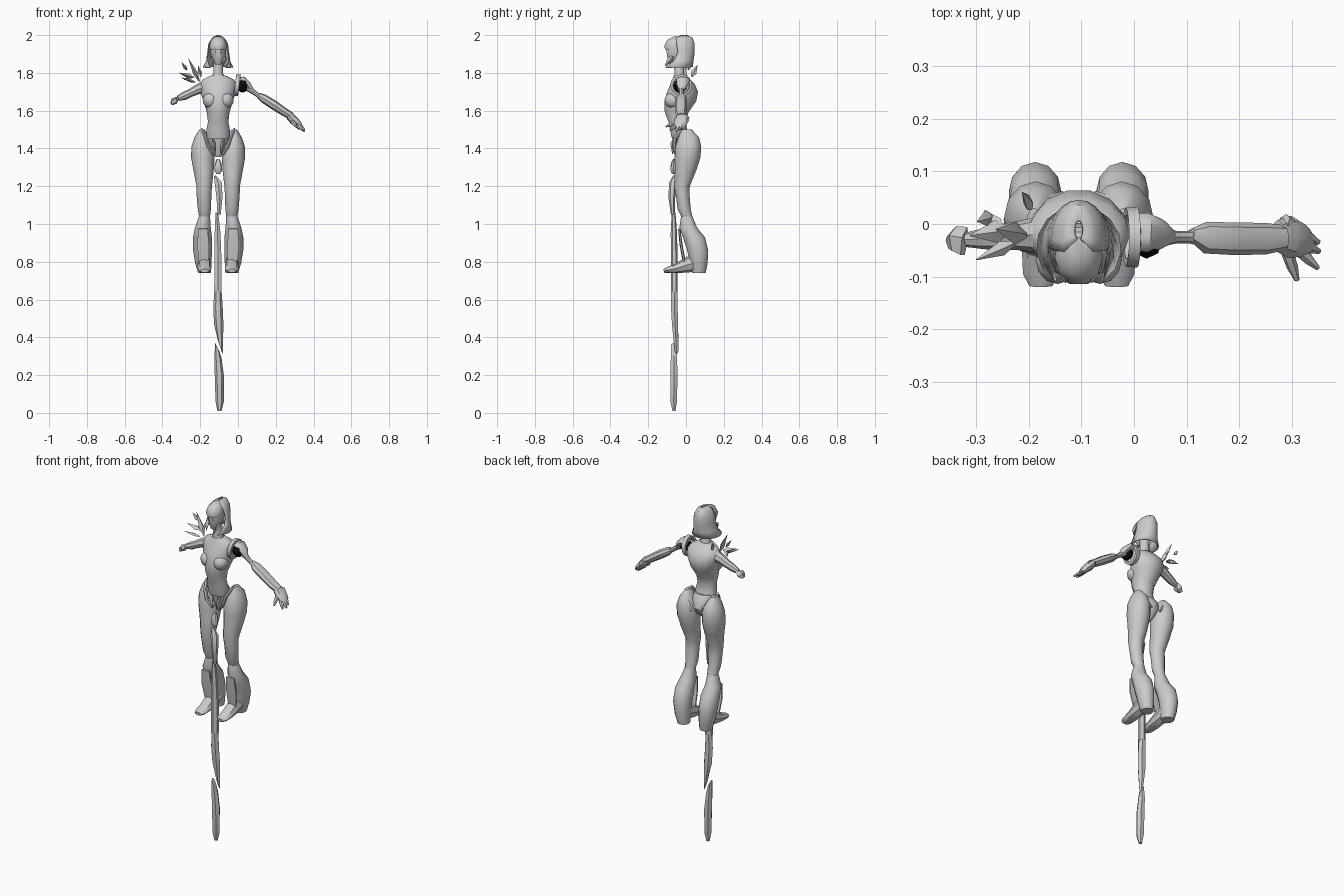
import bpy, bmesh, math
from mathutils import Vector

CX = -0.105  # symmetry line of the body


def material(name, v):
    m = bpy.data.materials.new(name)
    m.diffuse_color = (v, v, v, 1)
    return m


GREY = material("pale grey", 0.6)
BLACK = material("black", 0.004)


def finish(name, bm, mat=GREY):
    bmesh.ops.recalc_face_normals(bm, faces=bm.faces)
    me = bpy.data.meshes.new(name)
    bm.to_mesh(me)
    bm.free()
    me.materials.append(mat)
    ob = bpy.data.objects.new(name, me)
    bpy.context.collection.objects.link(ob)
    return ob


def skin(name, rings, mat=GREY, closed=True):
    """Bridge consecutive rings of points; closed rings are capped."""
    bm = bmesh.new()
    vs = [[bm.verts.new(p) for p in r] for r in rings]
    n = len(rings[0])
    for a, b in zip(vs, vs[1:]):
        for i in range(n if closed else n - 1):
            j = (i + 1) % n
            bm.faces.new((a[i], a[j], b[j], b[i]))
    if closed:
        bm.faces.new(vs[0])
        bm.faces.new(vs[-1])
    return finish(name, bm, mat)


def loft(name, sections, n=12, mat=GREY):
    """Stack horizontal ellipses given as (x, y, z, rx, ry)."""
    ang = [2 * math.pi * i / n for i in range(n)]
    return skin(name, [[(x + rx * math.cos(a), y + ry * math.sin(a), z) for a in ang]
                       for x, y, z, rx, ry in sections], mat)


def limb(name, points, n=8, mat=GREY):
    """Sweep along points given as (x, y, z, side radius, other radius)."""
    ps = [Vector(p[:3]) for p in points]
    rings = []
    for k, p in enumerate(points):
        d = (ps[min(k + 1, len(ps) - 1)] - ps[max(k - 1, 0)]).normalized()
        ref = Vector((0, 1, 0)) if abs(d.y) < 0.8 else Vector((1, 0, 0))
        u = (ref - d * ref.dot(d)).normalized()
        w = d.cross(u)
        rings.append([ps[k] + u * p[3] * math.cos(t) + w * p[4] * math.sin(t)
                      for t in [2 * math.pi * i / n for i in range(n)]])
    return skin(name, rings, mat)


def shard(name, a, b, r, bulge=0.35):
    """Pointed four-sided splinter from a to b."""
    a, b = Vector(a), Vector(b)
    m = a.lerp(b, bulge)
    return limb(name, [(*a, r * .25, r * .15), (*m, r, r * .6), (*b, .001, .001)], 4)


def ball(name, loc, radii, mat=GREY, seg=12, rows=8):
    bm = bmesh.new()
    bmesh.ops.create_uvsphere(bm, u_segments=seg, v_segments=rows, radius=1)
    for v in bm.verts:
        v.co = Vector([v.co[i] * radii[i] + loc[i] for i in range(3)])
    return finish(name, bm, mat)


# Torso and pelvis
loft("torso", [(CX, y, z, rx, ry) for z, rx, y, ry in (
    (1.45, .060, -.025, .050), (1.50, .062, -.040, .046), (1.54, .054, -.046, .047),
    (1.59, .060, -.050, .064), (1.65, .077, -.030, .086), (1.70, .095, -.018, .084),
    (1.74, .098, -.018, .066), (1.765, .082, -.025, .048), (1.785, .040, -.033, .033))], 14)
loft("pelvis", [(CX, y, z, rx, ry) for z, rx, y, ry in (
    (1.355, .014, -.018, .020), (1.385, .034, -.005, .042), (1.42, .052, .0, .054),
    (1.46, .062, -.010, .052), (1.49, .058, -.025, .045))], 12)
loft("neck", [(CX, -.033, 1.77, .036, .034), (CX, -.036, 1.80, .026, .026),
              (CX, -.040, 1.87, .026, .028)], 10)

# Head: face, brow visor and open-fronted hood
loft("face", [(CX, y, z, rx, ry) for z, rx, y, ry in (
    (1.845, .014, -.072, .016), (1.87, .032, -.060, .038), (1.91, .042, -.052, .054),
    (1.95, .042, -.050, .055), (1.98, .030, -.045, .040))], 10)
loft("brow_visor", [(CX, y, z, rx, ry) for z, rx, y, ry in (
    (1.925, .044, -.062, .052), (1.945, .046, -.062, .055), (1.975, .036, -.055, .046),
    (1.992, .016, -.045, .020))], 10)
hood_rows = []
for z, rx, y, ry, half in ((2.0, .010, -.012, .020, 150), (1.985, .034, -.020, .056, 125),
                           (1.955, .052, -.028, .074, 108), (1.91, .058, -.030, .076, 100),
                           (1.865, .064, -.036, .076, 112), (1.83, .081, -.044, .080, 145)):
    hood_rows.append([(CX + rx * math.sin(t), y + ry * math.cos(t), z) for t in
                      [math.radians(half * (2 * i / 12 - 1)) for i in range(13)]])
hood = skin("hood", hood_rows, closed=False)
sol = hood.modifiers.new("thickness", "SOLIDIFY")
sol.thickness = .006
for s in (-1, 1):
    shard("jaw_guard", (CX + s * .04, -.07, 1.89), (CX + s * .025, -.112, 1.835), .016)

# Legs, boots and feet on both sides
for s, side in ((-1, "right"), (1, "left")):
    def X(off):
        return CX + s * off
    loft(side + "_leg", [(X(o), y, z, rx, ry) for z, o, rx, y, ry in (
        (1.03, .072, .028, .008, .028), (1.08, .073, .035, -.010, .035),
        (1.15, .075, .039, -.017, .036), (1.20, .074, .041, -.022, .042),
        (1.28, .077, .053, -.003, .056), (1.35, .081, .062, .008, .068),
        (1.41, .082, .060, .012, .069), (1.46, .085, .040, .014, .054),
        (1.50, .085, .014, .004, .026))], 12)
    loft(side + "_boot", [(X(o), y, z, rx, ry) for z, o, rx, y, ry in (
        (.74, .072, .034, .068, .036), (.79, .078, .043, .068, .046),
        (.86, .083, .050, .062, .056), (.93, .083, .050, .042, .058),
        (.98, .081, .042, .012, .047), (1.04, .073, .030, .004, .030))], 12)
    limb(side + "_foot", [(X(.072), y, z, w, h) for y, z, w, h in (
        (.07, .80, .036, .04), (.01, .785, .037, .042), (-.05, .765, .036, .026),
        (-.095, .756, .034, .017), (-.118, .752, .022, .010))], 8)
    limb(side + "_shin_guard", [(X(.08), -.036, .975, .006, .028),
                                (X(.08), -.026, .89, .008, .036),
                                (X(.076), -.010, .80, .008, .030)], 6)
    # Hip rims arching from the outer hip down to the groin
    limb(side + "_hip_rim", [(X(.085), -.020, 1.50, .012, .008), (X(.068), -.058, 1.46, .012, .009),
                             (X(.052), -.064, 1.41, .012, .009), (X(.022), -.050, 1.365, .010, .007)], 6)
    limb(side + "_hip_rim_back", [(X(.085), -.010, 1.50, .010, .008), (X(.058), .045, 1.45, .010, .008),
                                  (X(.030), .055, 1.40, .008, .006)], 6)
    shard(side + "_belt_tab", (X(.030), -.062, 1.455), (X(.014), -.072, 1.37), .018)
    # Raised chest plates
    ball(side + "_chest_plate", (X(.040), -.068, 1.655), (.042, .046, .043))

# Hanging pendant, link and broken blade in front of the legs
loft("pendant", [(CX, -.066, 1.265, .010, .008), (CX, -.068, 1.285, .021, .015),
                 (CX, -.066, 1.32, .018, .014), (CX, -.062, 1.345, .007, .007)], 8)
limb("link", [(-.122, -.060, 1.255, .008, .006), (-.104, -.070, 1.215, .020, .022),
              (-.098, -.075, 1.14, .018, .018), (-.100, -.070, 1.05, .010, .010)], 6)
limb("blade_upper", [(-.112, -.066, 1.06, .010, .008), (-.108, -.064, .95, .017, .018),
                     (-.106, -.062, .80, .017, .022), (-.106, -.062, .64, .018, .023)], 6)


def blade(name, sections, cut_top, slope):
    """Blade segment with one slanted broken end."""
    ob = loft(name, sections, 6)
    z_end = (max if cut_top else min)(v.co.z for v in ob.data.vertices)
    for v in ob.data.vertices:
        if abs(v.co.z - z_end) < 1e-4:
            v.co.z += slope * (v.co.x - CX)
    return ob


blade("blade_middle", [(-.094, -.050, .38, .013, .011), (-.102, -.058, .47, .025, .019),
                       (-.106, -.062, .56, .025, .020), (-.106, -.062, .645, .019, .021)], False, -3)
blade("blade_tip", [(-.098, -.064, .01, .011, .009), (-.097, -.065, .06, .022, .020),
                    (-.099, -.064, .20, .024, .022), (-.106, -.064, .29, .019, .019),
                    (-.110, -.068, .34, .011, .014)], True, -2)

# Whole arm: open socket ring, dark core, shoulder cap, joint, forearm and hand
bm = bmesh.new()
rings = []
for i in range(16):
    a = 2 * math.pi * i / 16
    rings.append([bm.verts.new((x + .12 * r * math.sin(a), -.025 + r * math.cos(a), 1.735 + r * math.sin(a)))
                  for x, r in ((-.016, .056), (.006, .058), (.008, .044), (-.014, .042))])
for i in range(16):
    a, b = rings[i], rings[(i + 1) % 16]
    for j in range(4):
        k = (j + 1) % 4
        bm.faces.new((a[j], a[k], b[k], b[j]))
finish("shoulder_socket", bm)
ball("shoulder_core", (.024, -.030, 1.733), (.031, .036, .037), BLACK, 8, 6)
limb("shoulder_cap", [(.000, -.016, 1.760, .036, .018), (.025, -.016, 1.762, .037, .020),
                      (.050, -.020, 1.738, .030, .020), (.066, -.024, 1.712, .016, .016)], 10)
limb("elbow_joint", [(.050, -.024, 1.722, .020, .018), (.080, -.025, 1.700, .012, .013),
                     (.105, -.025, 1.682, .012, .012), (.135, -.026, 1.665, .018, .016)], 8)
limb("forearm", [(.108, -.020, 1.682, .012, .014), (.135, -.026, 1.665, .030, .023),
                 (.19, -.028, 1.630, .031, .025), (.25, -.028, 1.590, .030, .022),
                 (.285, -.026, 1.570, .024, .020)], 8)
limb("palm", [(.272, -.022, 1.572, .030, .020), (.295, -.024, 1.550, .040, .024),
              (.320, -.032, 1.525, .032, .020), (.332, -.038, 1.508, .022, .014)], 8)
for a, b, r in (((.285, .005, 1.565), (.350, -.035, 1.500), .015),
                ((.315, -.035, 1.530), (.352, -.052, 1.490), .013),
                ((.308, -.045, 1.525), (.350, -.084, 1.497), .012),
                ((.290, -.050, 1.540), (.310, -.107, 1.515), .012)):
    a, b = Vector(a), Vector(b)
    m = a.lerp(b, .55)
    limb("finger", [(*a, r, r), (*m, r * .9, r * .9), (*b, r * .4, r * .4)], 6)

# Broken arm with floating splinters
limb("broken_arm", [(-.175, -.020, 1.725, .036, .036), (-.215, -.022, 1.712, .028, .026),
                    (-.255, -.025, 1.692, .024, .021), (-.285, -.028, 1.678, .020, .022),
                    (-.318, -.030, 1.665, .014, .014)], 8)
limb("broken_wrist", [(-.322, -.035, 1.665, .030, .010), (-.338, -.030, 1.650, .026, .020),
                      (-.352, -.035, 1.636, .014, .008)], 5)
for a, b, r in (((-.205, -.022, 1.755), (-.262, -.010, 1.875), .022),
                ((-.235, -.010, 1.775), (-.312, -.022, 1.800), .022),
                ((-.270, .015, 1.815), (-.298, .005, 1.855), .016),
                ((-.195, .030, 1.780), (-.212, .060, 1.840), .016),
                ((-.225, -.035, 1.750), (-.300, -.068, 1.775), .014),
                ((-.250, -.012, 1.780), (-.285, .025, 1.762), .014)):
    shard("shoulder_splinter", a, b, r)

# Smooth shading with kept edges
bpy.ops.object.select_all(action='SELECT')
bpy.context.view_layer.objects.active = hood
bpy.ops.object.shade_smooth_by_angle(angle=math.radians(40))
